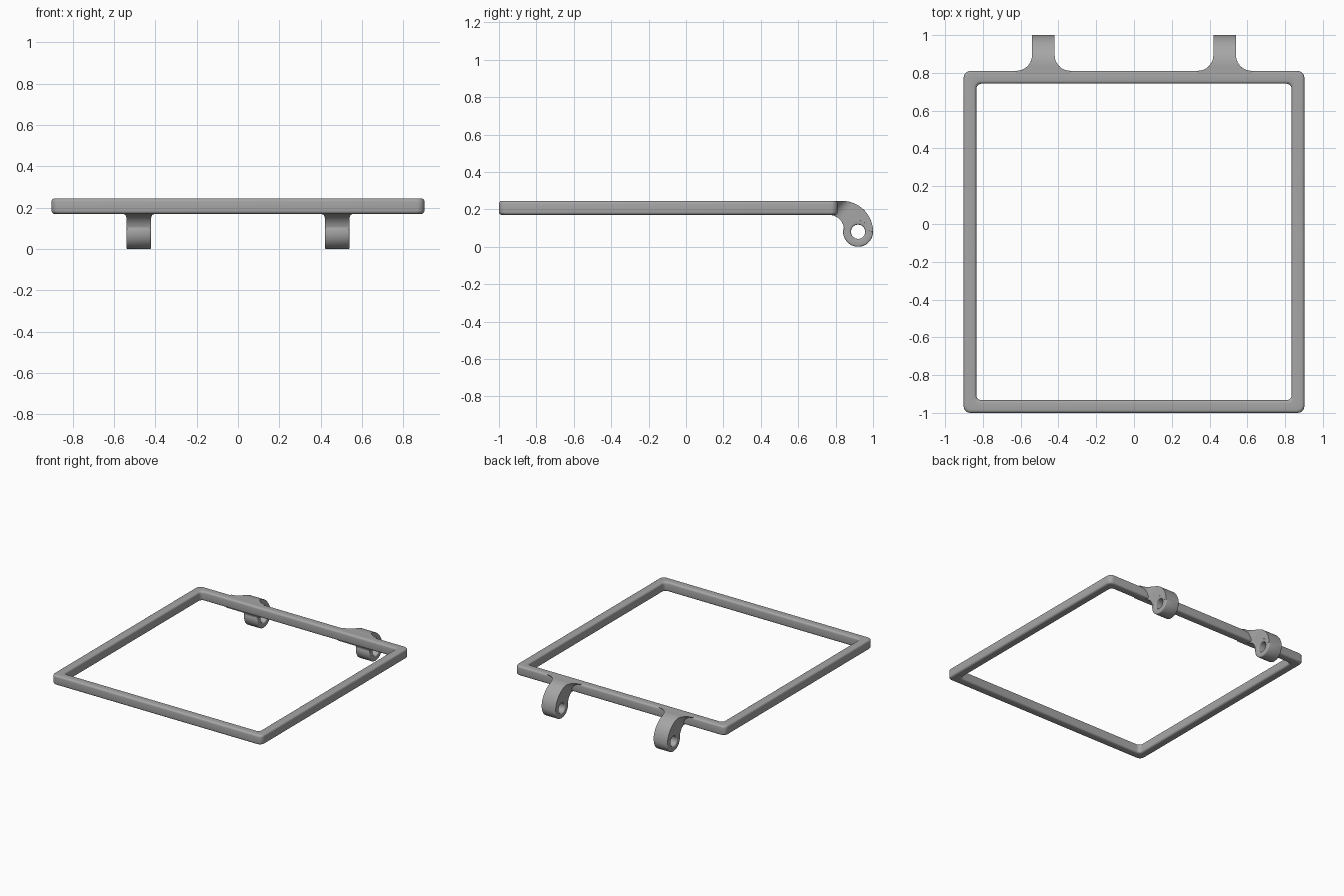
import bpy, bmesh, math
from math import sin, cos, pi

if "Cube" in bpy.data.objects:
    bpy.data.objects.remove(bpy.data.objects["Cube"])

grey = bpy.data.materials.new("satin_grey")
grey.diffuse_color = (0.38, 0.38, 0.38, 1)
grey.use_nodes = True
grey.node_tree.nodes["Principled BSDF"].inputs["Base Color"].default_value = grey.diffuse_color


def finish(name, bm, x=0.0):
    bmesh.ops.recalc_face_normals(bm, faces=bm.faces)
    mesh = bpy.data.meshes.new(name)
    bm.to_mesh(mesh)
    bm.free()
    mesh.materials.append(grey)
    ob = bpy.data.objects.new(name, mesh)
    ob.location.x = x
    bpy.context.collection.objects.link(ob)
    bpy.ops.object.select_all(action='DESELECT')
    bpy.context.view_layer.objects.active = ob
    ob.select_set(True)
    bpy.ops.object.shade_smooth_by_angle(angle=math.radians(35))
    return ob


def loft(bm, loops, closed):
    """Bridge loops of points with quads; closed joins last loop to first."""
    rings = [[bm.verts.new(p) for p in lp] for lp in loops]
    n = len(rings[0])
    for i in range(len(rings) if closed else len(rings) - 1):
        a, b = rings[i], rings[(i + 1) % len(rings)]
        for j in range(n):
            k = (j + 1) % n
            bm.faces.new((a[j], a[k], b[k], b[j]))
    if not closed:
        bm.faces.new(rings[0])
        bm.faces.new(rings[-1])


def rounded_rect(cx, cy, hx, hy, r, seg):
    """Counter-clockwise outline of a rounded rectangle."""
    pts = []
    for q, (sx, sy) in enumerate(((1, 1), (-1, 1), (-1, -1), (1, -1))):
        for i in range(seg + 1):
            a = (q + i / seg) * pi / 2
            pts.append((cx + sx * (hx - r) + r * cos(a),
                        cy + sy * (hy - r) + r * sin(a)))
    return pts


# Rectangular frame: rounded bar section swept around a rounded rectangle
WIDTH, Z0, Z1 = 0.067, 0.17, 0.245
section = rounded_rect(WIDTH / 2, (Z0 + Z1) / 2, WIDTH / 2, (Z1 - Z0) / 2, 0.015, 4)
bm = bmesh.new()
loft(bm, [[(x, y, z) for x, y in rounded_rect(0, -0.095, 0.902 - d, 0.905 - d,
                                            0.036 - 0.1 * d, 6)]
          for d, z in section], True)
finish("frame", bm)

# Hinge geometry in the y-z plane
PIN_Y, PIN_Z, BOSS_R, HOLE_R, HALF = 0.92, 0.08, 0.08, 0.038, 0.06


def half_width(y, r=0.085):
    """Arm half width, flaring in a quarter circle where it meets the frame."""
    d = min(max(y - 0.81, 0), r)
    return HALF + r - math.sqrt(r * r - (r - d) ** 2)


def arm_section(outer, inner):
    w = half_width(outer[0])
    return [(-w, *outer), (w, *outer), (w, *inner), (-w, *inner)]


for side, x in (("left", -0.48), ("right", 0.48)):
    # Curved arm from the frame, wrapping over the hinge eye
    loops = [arm_section((y, Z1), (0.745 + 0.5 * (y - 0.79), Z0))
             for y in (0.79, 0.81, 0.816, 0.824)]
    N = 28
    for i in range(N + 1):
        t = i / N
        a = pi / 2 * (1 - t)
        outer = (0.835 + 0.165 * cos(a), PIN_Z + 0.165 * sin(a))
        if t <= 0.5:
            b = pi / 2 * (1 - 2 * t)
            inner = (0.765 + 0.08 * cos(b), 0.09 + 0.08 * sin(b))
        else:
            b = pi * (2 - 2 * t)
            inner = (PIN_Y + 0.06 * cos(b), PIN_Z + 0.06 * sin(b))
        loops.append(arm_section(outer, inner))
    bm = bmesh.new()
    loft(bm, loops, False)
    arm = finish(side + "_hinge_arm", bm, x)
    bev = arm.modifiers.new("soft_edges", 'BEVEL')
    bev.width, bev.segments = 0.008, 3
    bev.limit_method, bev.angle_limit = 'ANGLE', math.radians(50)

    # Hinge eye: rounded ring turned around the pin axis
    prof = rounded_rect(0, (BOSS_R + HOLE_R) / 2, HALF - 0.0005,
                        (BOSS_R - HOLE_R) / 2, 0.008, 3)
    bm = bmesh.new()
    loft(bm, [[(u, PIN_Y + r * cos(a), PIN_Z + r * sin(a)) for u, r in prof]
              for a in (2 * pi * i / 48 for i in range(48))], True)
    finish(side + "_hinge_eye", bm, x)
